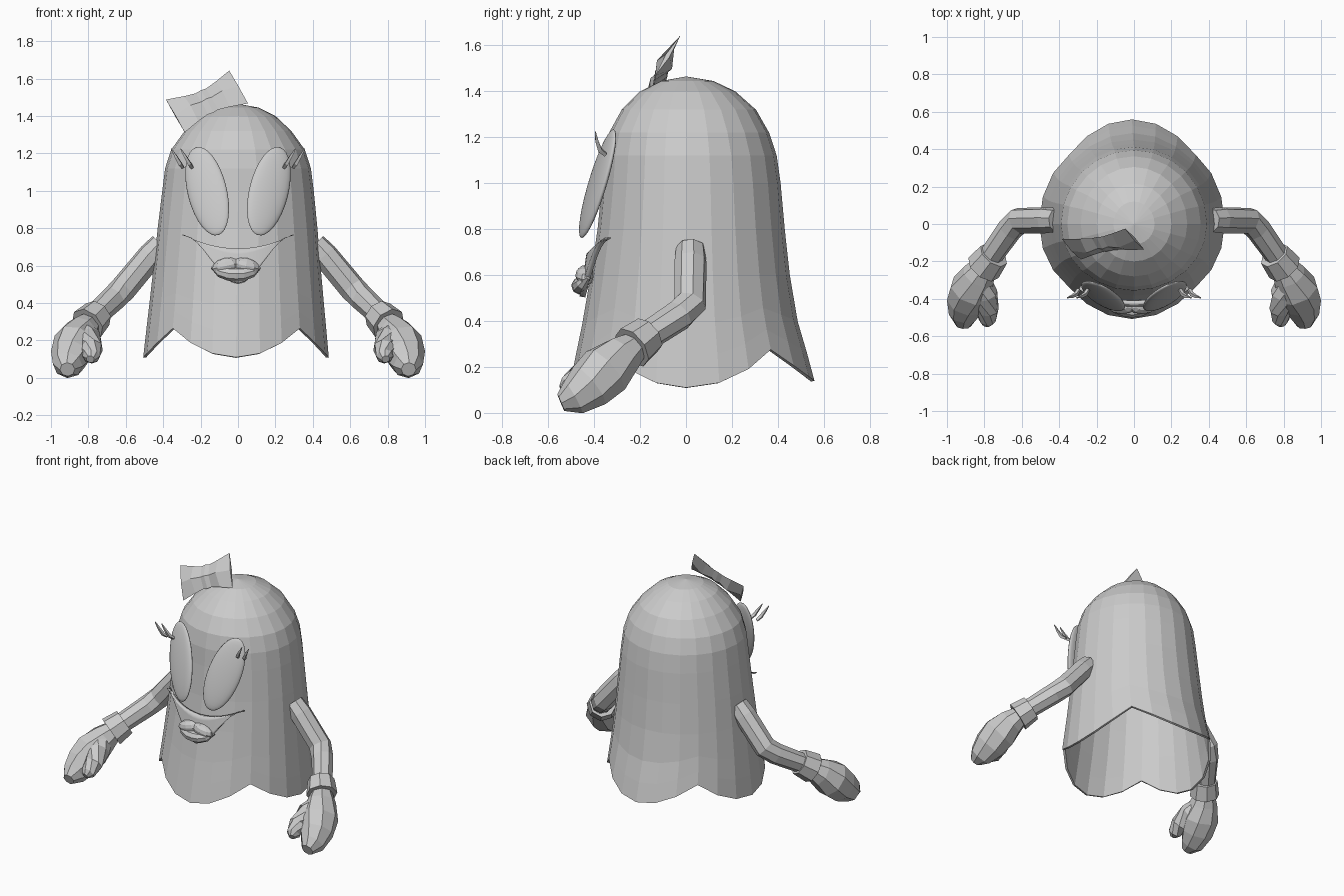
import bpy, bmesh, math
from mathutils import Vector, Matrix

cube = bpy.data.objects.get("Cube")
if cube:
    bpy.data.objects.remove(cube)

grey = bpy.data.materials.new("plain grey")
grey.use_nodes = True
grey.diffuse_color = (0.6, 0.6, 0.6, 1)
grey.node_tree.nodes["Principled BSDF"].inputs["Base Color"].default_value = (0.6, 0.6, 0.6, 1)


def finish(bm, name, smooth=False):
    bmesh.ops.recalc_face_normals(bm, faces=bm.faces)
    for f in bm.faces:
        f.smooth = smooth
    mesh = bpy.data.meshes.new(name)
    bm.to_mesh(mesh)
    bm.free()
    mesh.materials.append(grey)
    obj = bpy.data.objects.new(name, mesh)
    bpy.context.collection.objects.link(obj)
    return obj


def bridge(bm, rings):
    for a, b in zip(rings, rings[1:]):
        n = len(a)
        for i in range(n):
            bm.faces.new((a[i], a[(i + 1) % n], b[(i + 1) % n], b[i]))


def tube(name, points, radii, sides=8):
    """Capped tube through points with a radius at each."""
    bm = bmesh.new()
    pts = [Vector(p) for p in points]
    rings = []
    for k, p in enumerate(pts):
        t = Vector()
        if k:
            t += (p - pts[k - 1]).normalized()
        if k < len(pts) - 1:
            t += (pts[k + 1] - p).normalized()
        t.normalize()
        u = t.cross(Vector((0, 1, 0.3))).normalized()
        v = t.cross(u)
        ring = []
        for i in range(sides):
            a = math.tau * (i + 0.5) / sides
            ring.append(bm.verts.new(p + radii[k] * (u * math.cos(a) + v * math.sin(a))))
        rings.append(ring)
    bridge(bm, rings)
    bm.faces.new(rings[0])
    bm.faces.new(rings[-1])
    return finish(bm, name)


def ellipsoid(name, centre, size, turn, segments, rows, smooth=False):
    bm = bmesh.new()
    m = Matrix.Translation(centre) @ turn @ Matrix.Diagonal((*size, 1))
    bmesh.ops.create_uvsphere(bm, u_segments=segments, v_segments=rows, radius=1, matrix=m)
    return finish(bm, name, smooth)


# Body profile: height, side radius, front depth, back depth
PROFILE = [(0.10, .497, .51, .57), (0.25, .482, .48, .53), (0.42, .464, .445, .48),
           (0.60, .446, .415, .452), (0.80, .427, .385, .43), (1.00, .405, .365, .412),
           (1.12, .39, .356, .395), (1.22, .357, .335, .362), (1.32, .285, .28, .305),
           (1.40, .2, .2, .215), (1.445, .11, .11, .12)]
TOP = 1.465


def radii_at(z):
    z = max(PROFILE[0][0], min(z, PROFILE[-1][0]))
    for a, b in zip(PROFILE, PROFILE[1:]):
        if z <= b[0]:
            t = (z - a[0]) / (b[0] - a[0])
            return [a[i] + t * (b[i] - a[i]) for i in (1, 2, 3)]


def front_y(x, z):
    side, front, _ = radii_at(z)
    return -front * math.sqrt(max(0, 1 - (x / side) ** 2))


# Draped body with a scalloped hem, leaning slightly to one side below
SIDES = 24
bm = bmesh.new()
rings = []
for z0 in [0.19, 0.30] + [p[0] for p in PROFILE[2:]]:
    ring = []
    for i in range(SIDES):
        a = math.tau * i / SIDES
        s = math.sin(a)
        hem = 0.075 - 0.155 * abs(math.cos(2 * a)) + 0.03 * max(0, s) ** 3
        z = z0 + hem * max(0, (0.6 - z0) / 0.41)
        side, front, back = radii_at(z)
        x = side * math.cos(a) - 0.012 * max(0, 1 - z)
        ring.append(bm.verts.new((x, s * (back if s > 0 else front), z)))
    rings.append(ring)
bridge(bm, rings)
pole = bm.verts.new((0, 0, TOP))
for i in range(SIDES):
    bm.faces.new((rings[-1][i], rings[-1][(i + 1) % SIDES], pole))
body = finish(bm, "body")
shell = body.modifiers.new("thickness", 'SOLIDIFY')
shell.thickness = 0.015
shell.offset = -1

# Raised mouth patch following the face
bm = bmesh.new()
COLS, ROWS = 16, 6
grid = []
for c in range(COLS + 1):
    u = -1 + 2 * c / COLS
    x = 0.29 * u
    high = 0.69 + 0.075 * u * u
    low = 0.505 + 0.255 * math.sin(abs(u) * math.pi / 2) ** 2
    column = []
    for r in range(ROWS + 1):
        z = low + (high - low) * r / ROWS
        column.append(bm.verts.new((x, front_y(x, z) - 0.02 - 0.03 * u * u, z)))
    grid.append(column)
for a, b in zip(grid, grid[1:]):
    for r in range(ROWS):
        bm.faces.new((a[r], b[r], b[r + 1], a[r + 1]))
mouth = finish(bm, "mouth_patch", True)
patch = mouth.modifiers.new("thickness", 'SOLIDIFY')
patch.thickness = 0.025
patch.offset = 0

# Full lips: two upper bumps over a curved lower lip
for name, x in (("upper_lip_right", -0.065), ("upper_lip_left", 0.042)):
    tilt = Matrix.Rotation(math.copysign(0.22, x), 4, 'Y')
    ellipsoid(name, (x, -0.44, 0.598), (0.078, 0.042, 0.043), tilt, 10, 6)
tube("lower_lip", [(-0.138, -0.425, 0.592), (-0.095, -0.45, 0.565), (-0.05, -0.46, 0.555),
                   (-0.01, -0.462, 0.553), (0.03, -0.46, 0.555), (0.075, -0.45, 0.565),
                   (0.115, -0.425, 0.592)],
     (0.01, 0.028, 0.036, 0.038, 0.036, 0.028, 0.01))

# Paired parts
for label, sx in (("left", 1), ("right", -1)):
    def side(*points):
        return [(sx * x, y, z) for x, y, z in points]

    # Tall slanted eye, nearly flat
    turn = (Matrix.Rotation(sx * 0.3, 4, 'Z') @ Matrix.Rotation(-0.22, 4, 'X')
            @ Matrix.Rotation(sx * 0.32, 4, 'Y'))
    ellipsoid(label + "_eye", (sx * 0.165, -0.385, 0.998), (0.108, 0.026, 0.253),
              turn, 24, 16, True)

    # Curved lashes
    for k in range(2):
        x = 0.245 + 0.05 * k
        tube(f"{label}_lash_{k + 1}",
             side((x, -0.35, 1.125), (x + 0.015, -0.375, 1.145),
                  (x + 0.035, -0.387, 1.18), (x + 0.062, -0.395, 1.225)),
             (0.011, 0.013, 0.01, 0.003), 4)

    # Arm, cuff and mitten hand
    tube(label + "_arm", side((0.41, 0.02, 0.715), (0.465, 0.02, 0.655), (0.615, 0.018, 0.475),
                              (0.665, -0.03, 0.425), (0.80, -0.22, 0.30)),
         (0.064, 0.071, 0.072, 0.069, 0.062))
    tube(label + "_cuff", side((0.75, -0.165, 0.34), (0.805, -0.235, 0.285)), (0.085, 0.098))
    tube(label + "_palm", side((0.79, -0.21, 0.30), (0.83, -0.275, 0.25), (0.868, -0.35, 0.185),
                               (0.895, -0.42, 0.12), (0.91, -0.49, 0.068), (0.912, -0.545, 0.045)),
         (0.06, 0.092, 0.12, 0.108, 0.08, 0.04))
    tube(label + "_thumb", side((0.84, -0.29, 0.245), (0.797, -0.38, 0.205), (0.782, -0.46, 0.155),
                                (0.785, -0.515, 0.115), (0.79, -0.54, 0.1)),
         (0.07, 0.07, 0.06, 0.046, 0.022))

# Hair bow: flared wings with a gently pinched middle
bm = bmesh.new()
start, end = Vector((-0.335, -0.135, 1.40)), Vector((0.003, -0.08, 1.555))
up = Vector((-0.1, 0.11, 0.175)).normalized()
out = up.cross(end - start).normalized()
rings = []
for t, half, thick in ((0, .115, .01), (.25, .088, .038), (.42, .074, .022), (.5, .078, .03),
                       (.58, .074, .022), (.75, .088, .038), (1, .115, .01)):
    c = start.lerp(end, t)
    rings.append([bm.verts.new(c + up * half * a + out * thick * b)
                  for a, b in ((1, 0), (0, 1), (-1, 0), (0, -1))])
bridge(bm, rings)
bm.faces.new(rings[0])
bm.faces.new(rings[-1])
finish(bm, "hair_bow")
